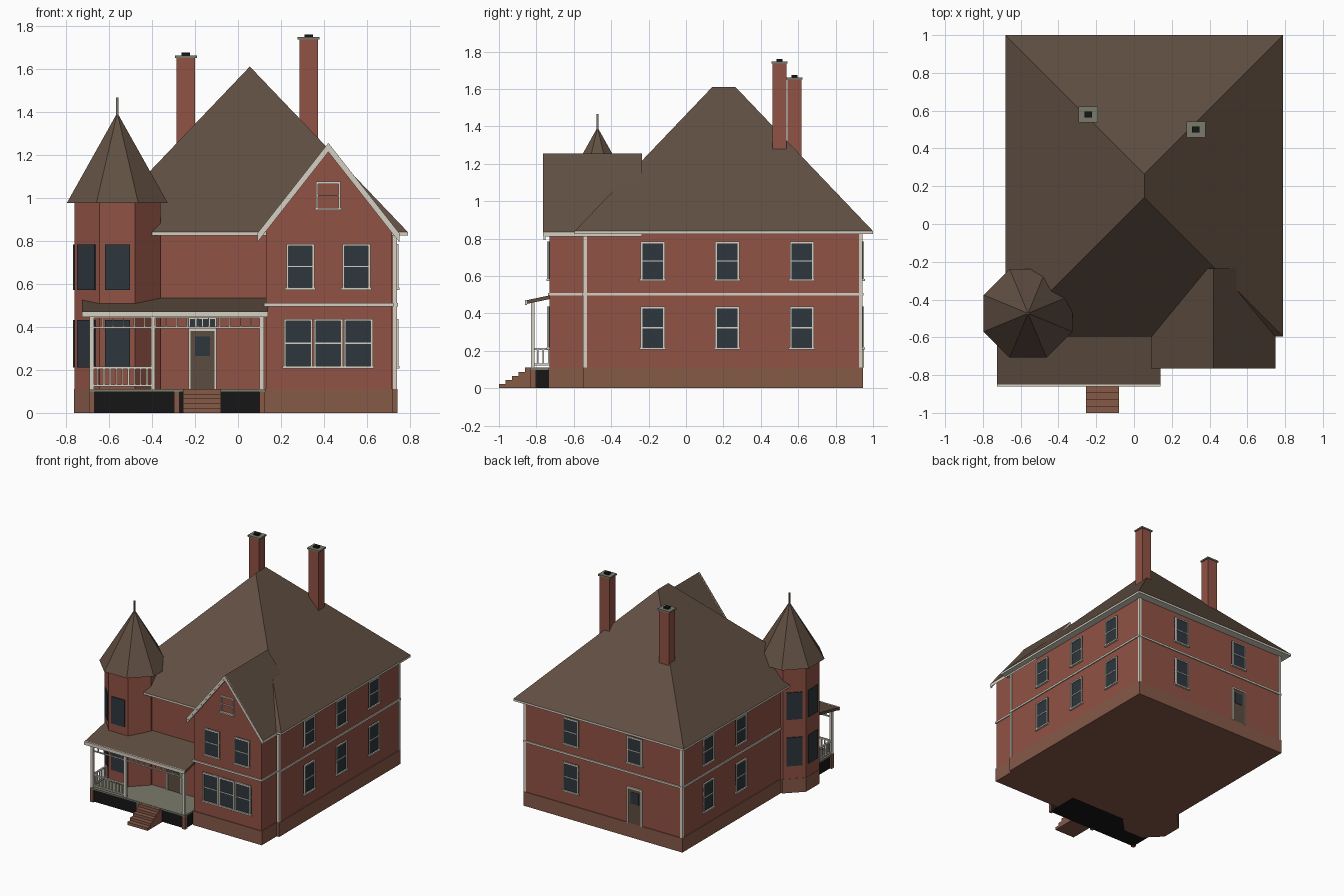
import bpy, bmesh, math
from mathutils import Matrix, Vector

cube = bpy.data.objects.get("Cube")
if cube:
    bpy.data.objects.remove(cube, do_unlink=True)


def material(name, rgb):
    m = bpy.data.materials.new(name)
    m.use_nodes = True
    m.diffuse_color = (*rgb, 1)
    m.node_tree.nodes["Principled BSDF"].inputs["Base Color"].default_value = (*rgb, 1)
    return m


BRICK = material("red brick", (0.285, 0.085, 0.058))
BASE = material("foundation brown", (0.24, 0.1, 0.064))
ROOF = material("brown shingles", (0.118, 0.078, 0.055))
TRIM = material("cream trim", (0.67, 0.63, 0.54))
GLASS = material("dark glass", (0.027, 0.037, 0.047))
DOOR = material("door brown", (0.107, 0.073, 0.051))
STONE = material("grey stone", (0.195, 0.195, 0.147))
DARK = material("black void", (0.008, 0.008, 0.008))


def finish(name, bm, mats, matrix=None):
    bmesh.ops.recalc_face_normals(bm, faces=bm.faces)
    mesh = bpy.data.meshes.new(name)
    bm.to_mesh(mesh)
    bm.free()
    for m in mats:
        mesh.materials.append(m)
    ob = bpy.data.objects.new(name, mesh)
    if matrix:
        ob.matrix_world = matrix
    bpy.context.collection.objects.link(ob)
    return ob


def add_box(bm, x, y, z, index=0):
    """Each of x, y, z is a (low, high) pair."""
    mid = Vector([sum(r) / 2 for r in (x, y, z)])
    size = [r[1] - r[0] for r in (x, y, z)]
    made = bmesh.ops.create_cube(bm, size=1, matrix=Matrix.Translation(mid) @ Matrix.Diagonal((*size, 1)))
    for f in {f for v in made["verts"] for f in v.link_faces}:
        f.material_index = index


def box(name, x, y, z, mat):
    bm = bmesh.new()
    add_box(bm, x, y, z)
    return finish(name, bm, [mat])


def extrude(name, profile, axis, lo, hi, mats, rule=None):
    """Extrude a profile along x (points are y, z) or y (points are x, z)."""
    bm = bmesh.new()
    place = (lambda p: (lo, *p)) if axis == "x" else (lambda p: (p[0], lo, p[1]))
    face = bm.faces.new([bm.verts.new(place(p)) for p in profile])
    out = bmesh.ops.extrude_face_region(bm, geom=[face])
    step = Vector((hi - lo, 0, 0)) if axis == "x" else Vector((0, hi - lo, 0))
    bmesh.ops.translate(bm, vec=step, verts=[g for g in out["geom"] if isinstance(g, bmesh.types.BMVert)])
    bmesh.ops.recalc_face_normals(bm, faces=bm.faces)
    for f in bm.faces:
        f.material_index = 1 if rule and rule(f.normal) else 0
    return finish(name, bm, mats)


def octagon(name, apothem, z0, z1, mat, top=None):
    r = apothem / math.cos(math.pi / 8)
    bm = bmesh.new()
    turn = Matrix.Translation((*TOWER, (z0 + z1) / 2)) @ Matrix.Rotation(math.pi / 8, 4, "Z")
    bmesh.ops.create_cone(bm, cap_ends=True, segments=8, radius1=r, radius2=r if top is None else top,
                          depth=z1 - z0, matrix=turn)
    return finish(name, bm, [mat])


def wall_matrix(x, y, angle):
    return Matrix.Translation((x, y, 0)) @ Matrix.Rotation(math.radians(angle), 4, "Z")


def window(name, x, y, angle, z0, z1, w=0.13, glazed=True):
    """Sash window lying on a wall; angle 0 faces the front."""
    bm = bmesh.new()
    h, t, d = w / 2, 0.01, (-0.012, 0.002)
    if glazed:
        add_box(bm, (-h, h), (-0.005, 0.002), (z0, z1), 1)
    for s in (-1, 1):
        add_box(bm, sorted((s * h, s * (h - t))), d, (z0, z1))
    mid = (z0 + z1) / 2
    add_box(bm, (-h, h), d, (z1 - t, z1))
    add_box(bm, (-h, h), (-0.009, 0.002), (mid - 0.003, mid + 0.003))
    add_box(bm, (-h - 0.006, h + 0.006), (-0.016, 0.002), (z0 - 0.003, z0 + 0.008))
    finish(name, bm, [TRIM, GLASS], wall_matrix(x, y, angle))


def door(name, x, y, angle, transom):
    bm = bmesh.new()
    add_box(bm, (-0.055, 0.055), (-0.006, 0.002), (0.11, 0.38), 1)
    add_box(bm, (-0.035, 0.035), (-0.009, 0.002), (0.265, 0.355), 2)
    for s in (-1, 1):
        add_box(bm, sorted((s * 0.055, s * 0.065)), (-0.012, 0.002), (0.11, 0.39))
    add_box(bm, (-0.065, 0.065), (-0.012, 0.002), (0.38, 0.392))
    if transom:
        add_box(bm, (-0.065, 0.065), (-0.005, 0.002), (0.392, 0.44), 2)
        add_box(bm, (-0.065, 0.065), (-0.012, 0.002), (0.434, 0.442))
        for i in range(5):
            c = -0.062 + i * 0.031
            add_box(bm, (c - 0.003, c + 0.003), (-0.01, 0.002), (0.392, 0.44))
    finish(name, bm, [TRIM, DOOR, GLASS], wall_matrix(x, y, angle))


# Main block
L, R, F, B = -0.625, 0.735, -0.545, 0.94
TOWER = (-0.561, -0.473)
UP, LOW = (0.575, 0.785), (0.21, 0.437)
box("main_walls", (L, R), (F, B), (0.1, 0.83), BRICK)
box("main_foundation", (L - 0.006, R + 0.006), (F - 0.006, B + 0.006), (0, 0.11), BASE)
box("main_belt", (L - 0.008, R + 0.008), (F - 0.008, B + 0.008), (0.495, 0.51), TRIM)
for name, x, y in (("front_right", R, F), ("back_right", R, B), ("back_left", L, B)):
    sx, sy = math.copysign(0.015, x), math.copysign(0.015, y)
    box(name + "_corner_board", sorted((x - sx, x + sx * 0.3)), sorted((y - sy, y + sy * 0.3)), (0.11, 0.83), TRIM)

# Hip roof with a short ridge
E = (-0.68, 0.79, -0.595, 1.0)
box("main_eaves", E[:2], E[2:], (0.824, 0.84), TRIM)
bm = bmesh.new()
low = [bm.verts.new((E[i], E[j], 0.84)) for i, j in ((0, 2), (1, 2), (1, 3), (0, 3))]
ridge = [bm.verts.new((0.055, y, 1.61)) for y in (0.14, 0.265)]
for face in ((low[0], low[1], ridge[0]), (low[1], low[2], ridge[1], ridge[0]),
             (low[2], low[3], ridge[1]), (low[3], low[0], ridge[0], ridge[1]), low):
    bm.faces.new(face)
finish("main_roof", bm, [ROOF])

# Front gabled bay
box("bay_foundation", (0.125, 0.72), (-0.735, F), (0, 0.11), BASE)
extrude("bay_walls", [(0.13, 0.1), (0.715, 0.1), (0.715, 0.845), (0.42, 1.225), (0.13, 0.845)],
        "y", -0.73, -0.5, [BRICK])
box("bay_belt", (0.122, 0.723), (-0.738, F), (0.495, 0.51), TRIM)


def chevron(t):
    top = [(0.09, 0.835), (0.42, 1.255), (0.75, 0.835)]
    return top + [(x, z - t) for x, z in reversed(top)]


extrude("bay_roof", chevron(0.025), "y", -0.765, -0.235, [TRIM, ROOF], lambda n: n.z > 0.3)
extrude("bay_rake_board", chevron(0.042), "y", -0.762, -0.75, [TRIM])
for x in (0.29, 0.55):
    window("bay_upper_window", x, -0.73, 0, *UP)
for x in (0.28, 0.42, 0.56):
    window("bay_lower_window", x, -0.73, 0, *LOW, w=0.134)
window("attic_window", 0.42, -0.73, 0, 0.945, 1.075, w=0.115, glazed=False)

# Windows and doors of the main block
for z in (UP, LOW):
    for y in (-0.177, 0.22, 0.62):
        window("right_window", R, y, 90, *z)
    for y in (0.22, 0.62):
        window("left_window", L, y, -90, *z)
    window("back_window", 0.33, B, 180, *z)
window("back_upper_window", -0.22, B, 180, *UP)
door("back_door", -0.22, B, 180, False)
door("front_door", -0.165, F, 0, True)

# Corner tower
octagon("tower_foundation", 0.202, 0, 0.11, BASE)
octagon("tower_walls", 0.2, 0.1, 0.98, BRICK)
octagon("tower_roof", 0.235, 0.975, 1.395, ROOF, top=0)
for angle in (0, -45, -90, -135):
    a = math.radians(angle)
    for z0, z1 in ((0.51, 0.782), (LOW[0], 0.432)):
        z0 = max(z0, 0.572) if z0 > 0.5 else z0
        bm = bmesh.new()
        add_box(bm, (-0.058, 0.058), (-0.007, 0.002), (z0, z1))
        finish("tower_window", bm, [GLASS],
               wall_matrix(TOWER[0] + 0.2 * math.sin(a), TOWER[1] - 0.2 * math.cos(a), angle))
x, y = TOWER
box("tower_finial", (x - 0.005, x + 0.005), (y - 0.005, y + 0.005), (1.37, 1.465), STONE)

# Porch
box("porch_deck", (-0.69, 0.128), (-0.835, F), (0.098, 0.112), STONE)
box("porch_skirt", (-0.68, 0.12), (-0.82, F), (0.002, 0.098), DARK)
for x in (-0.68, -0.285, 0.113):
    box("porch_pier", (x - 0.013, x + 0.013), (-0.832, -0.805), (0, 0.105), BASE)
extrude("porch_roof", [(-0.855, 0.47), (F, 0.535), (F, 0.515), (-0.855, 0.45)], "x", -0.725, 0.14, [ROOF])
box("porch_fascia", (-0.725, 0.14), (-0.86, -0.85), (0.446, 0.472), TRIM)
for x in (-0.68, -0.395, 0.11):
    box("porch_post", (x - 0.01, x + 0.01), (-0.83, -0.81), (0.11, 0.465), TRIM)
box("porch_beam", (-0.69, 0.12), (-0.83, -0.81), (0.44, 0.465), TRIM)
bm = bmesh.new()
add_box(bm, (-0.68, 0.11), (-0.825, -0.815), (0.393, 0.401))
for i in range(1, 16):
    x = -0.68 + i * 0.79 / 16
    add_box(bm, (x - 0.003, x + 0.003), (-0.823, -0.817), (0.4, 0.445))
finish("porch_frieze", bm, [TRIM])


def railing(name, length, count, matrix):
    bm = bmesh.new()
    for z in (0.127, 0.21):
        add_box(bm, (0, length), (-0.006, 0.006), (z - 0.005, z + 0.005))
    for i in range(1, count):
        c = i * length / count
        add_box(bm, (c - 0.004, c + 0.004), (-0.004, 0.004), (0.127, 0.21))
    finish(name, bm, [TRIM], matrix)


railing("front_railing", 0.285, 10, wall_matrix(-0.68, -0.82, 0))
railing("side_railing", 0.2, 7, wall_matrix(-0.68, -0.82, 90))

# Entry steps
steps = [(-0.82, 0)]
for i in range(5):
    y = -1 + i * 0.035
    steps[1:1] = [(y + 0.035, (i + 1) * 0.022), (y, (i + 1) * 0.022)]
steps[1] = (-0.82, 0.11)
steps.append((-1, 0))
extrude("entry_steps", steps, "x", -0.255, -0.08, [BASE])

# Chimneys with stone caps and dark flues
for name, x, y, top in (("left", -0.242, 0.58, 1.65), ("right", 0.328, 0.5, 1.735)):
    for part, w, d, z, mat in (("chimney", 0.043, 0.038, (0.95, top), BRICK),
                               ("chimney_cap", 0.051, 0.043, (top, top + 0.012), STONE),
                               ("chimney_flue", 0.02, 0.016, (top, top + 0.025), DARK)):
        box(name + "_" + part, (x - w, x + w), (y - d, y + d), z, mat)
